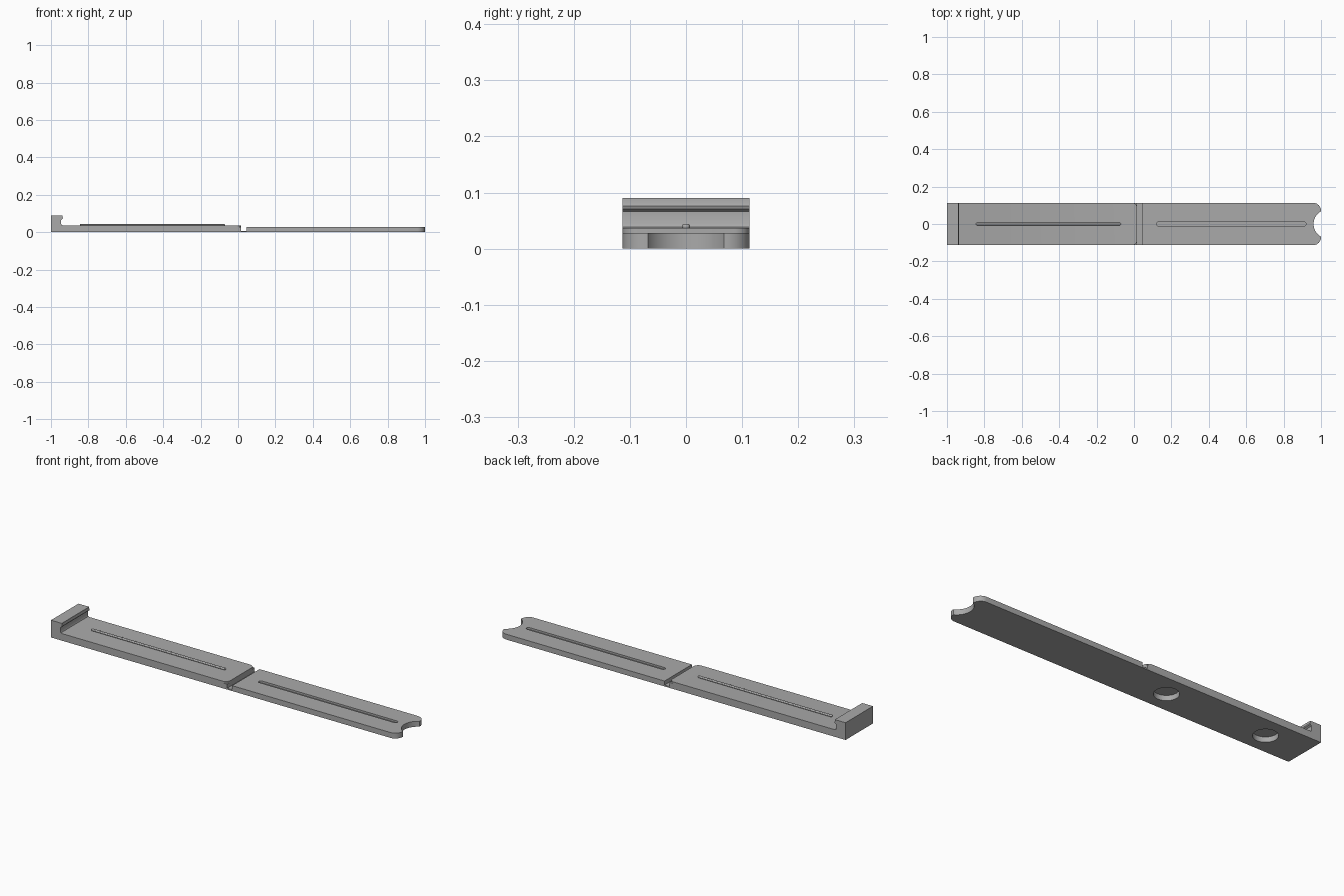
import bpy, bmesh, math

if "Cube" in bpy.data.objects:
    bpy.data.objects.remove(bpy.data.objects["Cube"])

W = 0.113
grey = bpy.data.materials.new("grey plastic")
grey.diffuse_color = (0.4, 0.4, 0.4, 1)
grey.use_nodes = True
grey.node_tree.nodes["Principled BSDF"].inputs["Base Color"].default_value = grey.diffuse_color


def prism(name, pts, axis, a, b):
    """Extrude a 2D outline from a to b: axis 'z' takes (x, y), axis 'y' takes (x, z)."""
    bm = bmesh.new()
    place = (lambda p, t: (p[0], p[1], t)) if axis == 'z' else (lambda p, t: (p[0], t, p[1]))
    low = [bm.verts.new(place(p, a)) for p in pts]
    high = [bm.verts.new(place(p, b)) for p in pts]
    n = len(pts)
    bm.faces.new(low[::-1])
    bm.faces.new(high)
    for i in range(n):
        bm.faces.new((low[i], low[(i + 1) % n], high[(i + 1) % n], high[i]))
    bmesh.ops.recalc_face_normals(bm, faces=bm.faces)
    mesh = bpy.data.meshes.new(name)
    bm.to_mesh(mesh)
    bm.free()
    mesh.materials.append(grey)
    ob = bpy.data.objects.new(name, mesh)
    bpy.context.collection.objects.link(ob)
    return ob


def arc(cx, cy, r, a0, a1, n=10):
    return [(cx + r * math.cos(math.radians(a0 + (a1 - a0) * i / n)),
             cy + r * math.sin(math.radians(a0 + (a1 - a0) * i / n))) for i in range(n + 1)]


def slot(x0, x1, r):
    return arc(x1 - r, 0, r, -90, 90, 8) + arc(x0 + r, 0, r, 90, 270, 8)


def cut(target, cutter):
    m = target.modifiers.new("cut", 'BOOLEAN')
    m.object = cutter
    m.solver = 'EXACT'
    bpy.context.view_layer.objects.active = target
    bpy.ops.object.modifier_apply(modifier=m.name)
    bpy.data.objects.remove(cutter)


# Clip body: hook, thick arm, thin hinge and thin arm in one side profile
hook = [(-1, 0.09), (-1, 0), (1, 0), (1, 0.028), (0.045, 0.028), (0.045, 0.007),
        (0.017, 0.007), (0.017, 0.037), (-0.938, 0.037)]
hook += [(-0.943, 0.039), (-0.946, 0.045), (-0.946, 0.066), (-0.938, 0.071),
         (-0.936, 0.076), (-0.938, 0.081), (-0.938, 0.09)]
body = prism("clip_body", hook, 'y', -W, W)

# Rounded tip and finger notch on the thin arm
notch = arc(1.038, 0, 0.078, 119, 241, 20)
r = 0.042
tip = arc(1 - r, -W + r, r, -90, 0) + notch[::-1] + arc(1 - r, W - r, r, 0, 90)
tip += [(0.8, W), (0.8, W + 0.05), (1.05, W + 0.05), (1.05, -W - 0.05), (0.8, -W - 0.05), (0.8, -W)]
cut(body, prism("tip_cutter", tip, 'z', -0.05, 0.1))

# Rounded upper corners beside the hinge
for s in (1, -1):
    corner = [(x, s * y) for x, y in arc(-0.011, W - 0.028, 0.028, 0, 90)]
    corner += [(-0.011, s * (W + 0.02)), (0.03, s * (W + 0.02)), (0.03, s * (W - 0.028))]
    cut(body, prism("corner_cutter", corner, 'z', 0.028, 0.06))

# Groove in the thin arm and magnet pockets under the thick arm
cut(body, prism("groove_cutter", slot(0.12, 0.92, 0.011), 'z', 0.018, 0.06))
for x in (-0.77, -0.19):
    cut(body, prism("pocket_cutter", arc(x, 0, 0.059, 0, 348.75, 31), 'z', -0.05, 0.027))

# Raised rib with a rounded top on the thick arm
rib = prism("rib", slot(-0.845, -0.07, 0.0075), 'z', 0.035, 0.044)
bev = rib.modifiers.new("round_top", 'BEVEL')
bev.width = 0.004
bev.segments = 3
bev.limit_method = 'ANGLE'
bev.angle_limit = math.radians(60)

for ob in (body, rib):
    bpy.ops.object.select_all(action='DESELECT')
    ob.select_set(True)
    bpy.context.view_layer.objects.active = ob
    bpy.ops.object.shade_smooth_by_angle(angle=math.radians(30))
